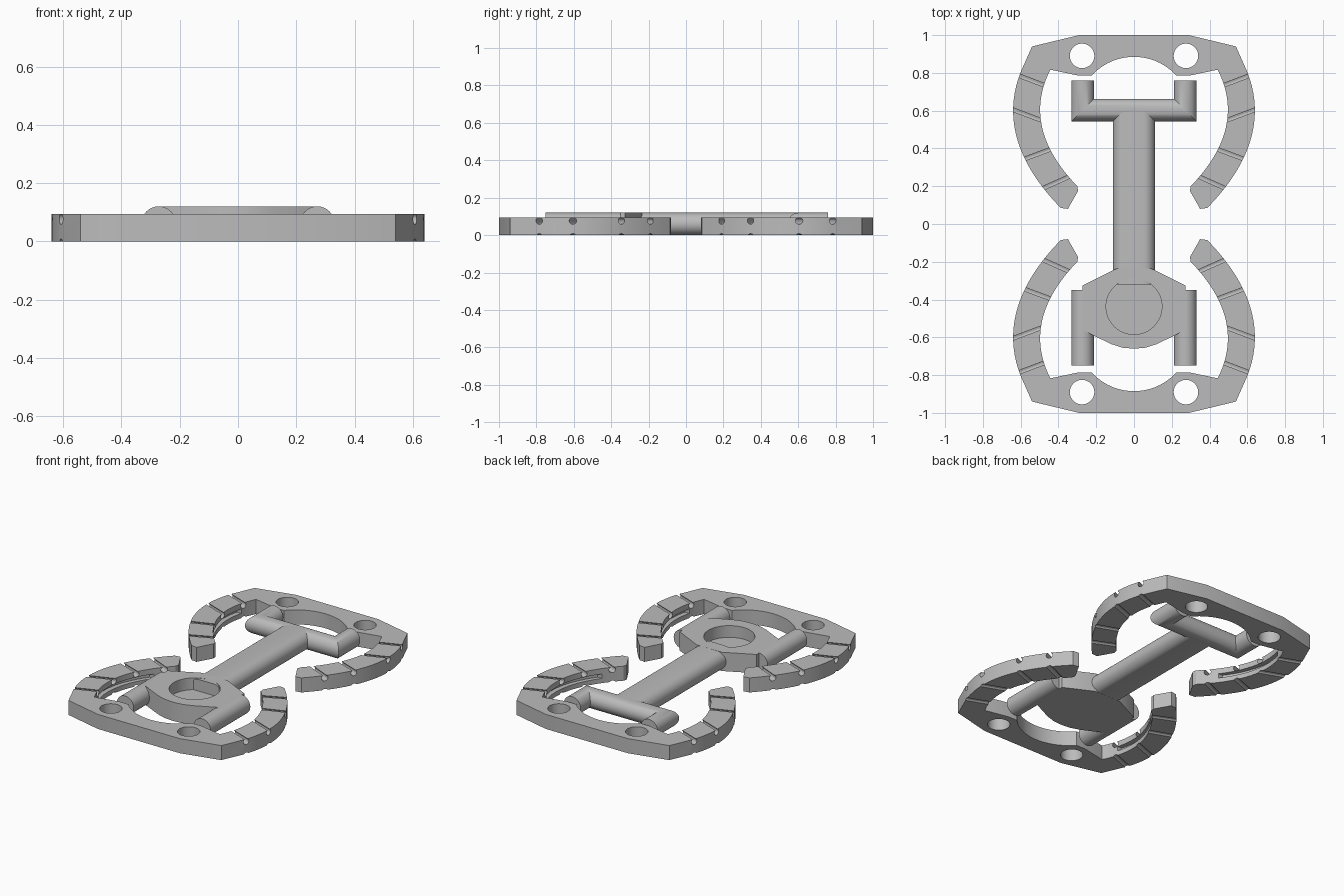
import bpy, bmesh, math
from mathutils import Vector, Matrix

cube = bpy.data.objects.get("Cube")
if cube:
    bpy.data.objects.remove(cube, do_unlink=True)

grey = bpy.data.materials.new("plain_grey")
grey.use_nodes = True
grey.diffuse_color = (0.5, 0.5, 0.5, 1)
grey.node_tree.nodes["Principled BSDF"].inputs["Base Color"].default_value = grey.diffuse_color

PLATE_H = 0.093   # claw plate thickness
ROD_R = 0.06      # radius of the round bars


def make_object(name, bm):
    bmesh.ops.recalc_face_normals(bm, faces=bm.faces)
    mesh = bpy.data.meshes.new(name)
    bm.to_mesh(mesh)
    bm.free()
    mesh.materials.append(grey)
    obj = bpy.data.objects.new(name, mesh)
    bpy.context.collection.objects.link(obj)
    return obj


def prism(name, outline, z0, z1):
    bm = bmesh.new()
    face = bm.faces.new([bm.verts.new((x, y, z0)) for x, y in outline])
    top = bmesh.ops.extrude_face_region(bm, geom=[face])["geom"]
    verts = [v for v in top if isinstance(v, bmesh.types.BMVert)]
    bmesh.ops.translate(bm, verts=verts, vec=(0, 0, z1 - z0))
    return make_object(name, bm)


def cylinder(name, a, b, r, sides=24):
    a, b = Vector(a), Vector(b)
    turn = (b - a).to_track_quat('Z', 'Y').to_matrix().to_4x4()
    bm = bmesh.new()
    bmesh.ops.create_cone(bm, cap_ends=True, segments=sides, radius1=r, radius2=r,
                          depth=(b - a).length,
                          matrix=Matrix.Translation((a + b) / 2) @ turn)
    return make_object(name, bm)


def sweep(name, path, section):
    """Sweep a (sideways, z) section along a flat path with mitred corners."""
    path = [Vector(p) for p in path]
    bm = bmesh.new()
    rings = []
    for i, p in enumerate(path):
        d_in = (p - path[max(i - 1, 0)]).normalized()
        d_out = (path[min(i + 1, len(path) - 1)] - p).normalized()
        n_in = Vector((d_in.y, -d_in.x))
        n_out = Vector((d_out.y, -d_out.x))
        side = (n_in + n_out).normalized()
        side /= max(side.dot(n_out), side.dot(n_in))
        rings.append([bm.verts.new((p.x + side.x * s, p.y + side.y * s, z))
                      for s, z in section])
    n = len(section)
    for r0, r1 in zip(rings, rings[1:]):
        for k in range(n):
            bm.faces.new((r0[k], r0[(k + 1) % n], r1[(k + 1) % n], r1[k]))
    bm.faces.new(rings[0])
    bm.faces.new(rings[-1])
    return make_object(name, bm)


def cut(obj, cutters):
    for c in cutters:
        c.hide_render = True
        mod = obj.modifiers.new("cut", 'BOOLEAN')
        mod.object, mod.operation, mod.solver = c, 'DIFFERENCE', 'EXACT'
    bpy.context.view_layer.update()
    graph = bpy.context.evaluated_depsgraph_get()
    mesh = bpy.data.meshes.new_from_object(obj.evaluated_get(graph))
    obj.modifiers.clear()
    obj.data = mesh
    for c in cutters:
        bpy.data.objects.remove(c, do_unlink=True)


def smooth(obj, angle=32):
    bpy.ops.object.select_all(action='DESELECT')
    obj.select_set(True)
    bpy.context.view_layer.objects.active = obj
    bpy.ops.object.shade_smooth_by_angle(angle=math.radians(angle))


def spread(a, b, n):
    return [a + (b - a) * i / (n - 1) for i in range(n)]


# Curved edges of a claw arm
def outer_x(y):
    return 0.64 - 0.95 * (y - 0.6) ** 2


def inner_x(y):
    return 0.497 - 1.2 * (y - 0.605) ** 2


def claw_outline():
    half = [(0.29, 1.0), (0.54, 0.94)]
    half += [(outer_x(y), y) for y in spread(0.8, 0.085, 22)]
    half += [(0.35, 0.08), (0.296, 0.175)]
    half += [(inner_x(y), y) for y in spread(0.2, 0.817, 20)]
    half += [(0.29, 0.785)]
    a = math.acos(0.225 / 0.303)
    arch = [(0.303 * math.cos(t), 0.582 + 0.303 * math.sin(t))
            for t in spread(a, math.pi / 2, 12)]
    half += arch
    return half + [(-x, y) for x, y in reversed(half[:-1])]


# Claw plates, with bolt holes, grip grooves and inner slots
NOTCHES = [(0.785, 0.735), (0.605, 0.55), (0.345, 0.395), (0.19, 0.25)]
for name, sy in (("back_claw_plate", 1), ("front_claw_plate", -1)):
    plate = prism(name, [(x, y * sy) for x, y in claw_outline()], 0, PLATE_H)
    cutters = []
    for sx in (1, -1):
        x, y = sx * 0.275, sy * 0.89
        cutters.append(cylinder("bolt_cutter", (x, y, -0.1), (x, y, 0.2), 0.065, 36))
        for yo, yi in NOTCHES:
            out = Vector((outer_x(yo), yo))
            inn = Vector((inner_x(yi), yi))
            d = (out - inn).normalized() * 0.05
            out, inn = out + d, inn - d
            for z, r in ((0.077, 0.019), (-0.012, 0.02)):
                cutters.append(cylinder("groove_cutter", (sx * out.x, sy * out.y, z),
                                        (sx * inn.x, sy * inn.y, z), r, 14))
        ys = spread(0.3, 0.72, 14)
        band = [(sx * (inner_x(y) - 0.02), sy * y) for y in ys]
        band += [(sx * (inner_x(y) + 0.03), sy * y) for y in reversed(ys)]
        cutters.append(prism("slot_cutter", band, 0.03, 0.058))
    cut(plate, cutters)
    smooth(plate, 20)

# Mitred fork at the back end of the shaft
ring = [(ROD_R * math.cos(t), ROD_R + ROD_R * math.sin(t))
        for t in (i * math.tau / 32 for i in range(32))]
smooth(sweep("back_fork", [(-0.272, 0.76), (-0.272, 0.603), (0.272, 0.603), (0.272, 0.76)], ring))

# Shaft with flat top and bottom and round sides
shaft_section = [(s + math.copysign(0.052, s), z) for s, z in ring]
smooth(sweep("shaft", [(0, -0.32), (0, 0.603)], shaft_section))

# Front hub with a blind round socket
half = [(0.09, -0.235), (0.272, -0.325), (0.3, -0.35), (0.272, -0.352),
        (0.272, -0.562), (0.215, -0.59), (0.12, -0.636), (0.06, -0.655)]
half.pop(2)
hub = prism("hub", half + [(0, -0.66)] + [(-x, y) for x, y in reversed(half)], 0, 2 * ROD_R)
cut(hub, [cylinder("socket_cutter", (0, -0.437, 0.045), (0, -0.437, 0.2), 0.148, 48)])
smooth(hub)

# Front prongs
for side, sx in (("left", 1), ("right", -1)):
    smooth(cylinder(side + "_front_prong", (sx * 0.272, -0.75, ROD_R),
                    (sx * 0.272, -0.35, ROD_R), ROD_R, 32))
